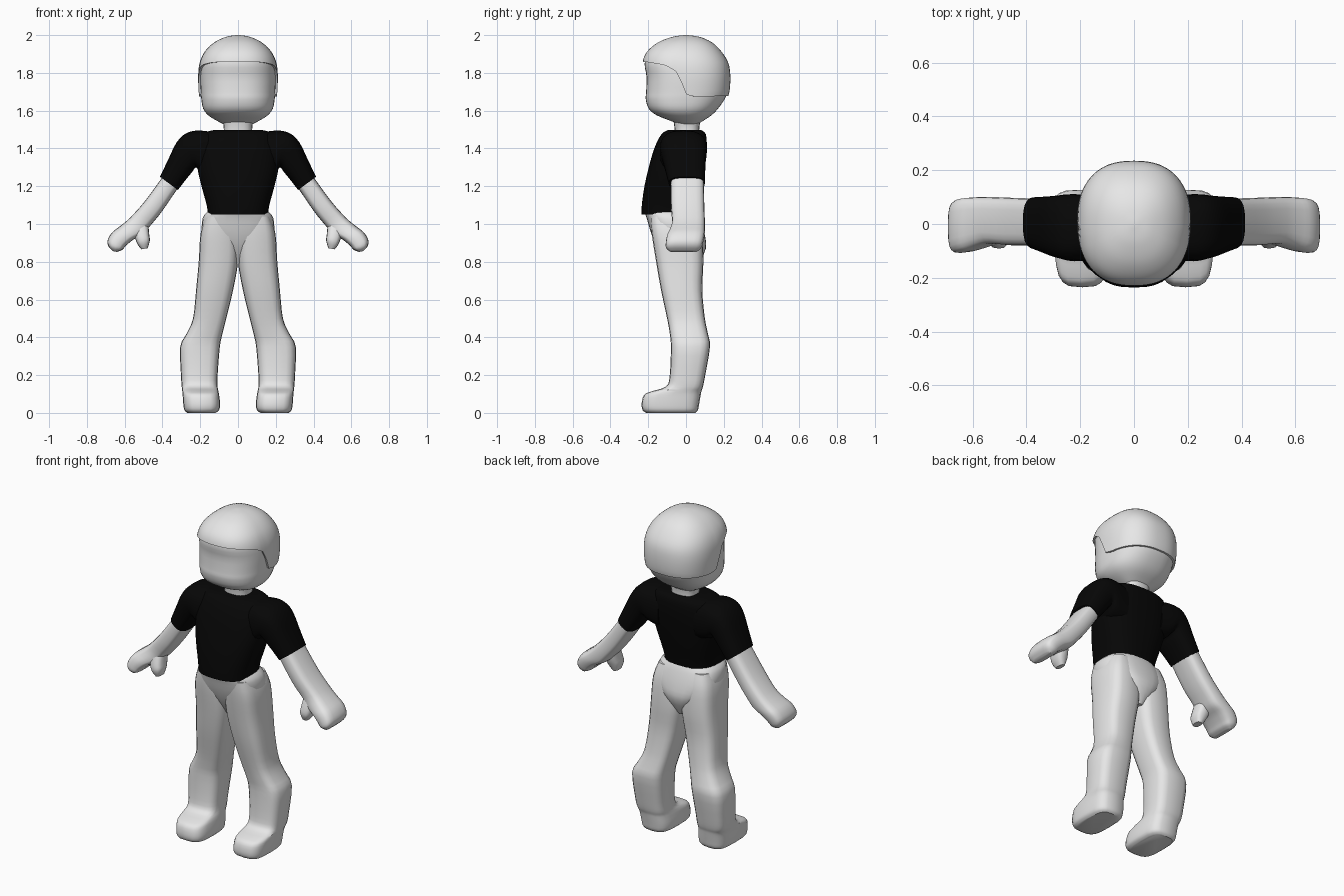
import bpy
import bmesh
import math

default = bpy.data.objects.get("Cube")
if default:
    bpy.data.objects.remove(default, do_unlink=True)


def make_material(name, value):
    mat = bpy.data.materials.new(name)
    mat.use_nodes = True
    colour = (value, value, value, 1.0)
    mat.diffuse_color = colour
    mat.node_tree.nodes["Principled BSDF"].inputs["Base Color"].default_value = colour
    return mat


PALE = make_material("pale grey", 0.8)
BLACK = make_material("shirt black", 0.002)


def sample(rows, s):
    """Smooth (Catmull-Rom) interpolation of table rows at index s."""
    last = len(rows) - 1
    i = min(int(s), last - 1)
    t = s - i
    a, b, c, d = (rows[max(0, min(last, i + k))] for k in (-1, 0, 1, 2))
    return [q + 0.5 * t * (r - p + t * (2 * p - 5 * q + 4 * r - w + t * (3 * (q - r) + w - p)))
            for p, q, r, w in zip(a, b, c, d)]


def lerp_table(table, x):
    """Piecewise linear lookup in a list of pairs."""
    for (x0, y0), (x1, y1) in zip(table, table[1:]):
        if x <= x1:
            return y0 + (y1 - y0) * max(0, x - x0) / (x1 - x0)
    return table[-1][1]


def ring_point(row, angle, power, grow=0.0):
    """Point on a rounded-box ring spanning (xa, za)-(xb, zb) and y0-y1."""
    xa, za, xb, zb, y0, y1 = row
    u = math.copysign(abs(math.cos(angle)) ** (2 / power), math.cos(angle))
    v = math.copysign(abs(math.sin(angle)) ** (2 / power), math.sin(angle))
    half = max(math.hypot(xb - xa, zb - za) / 2, 0.001)
    k = u * max(half + grow, 0.001) / half
    return ((xa + xb) / 2 + k * (xb - xa) / 2,
            (y0 + y1) / 2 + v * max((y1 - y0) / 2 + grow, 0.001),
            (za + zb) / 2 + k * (zb - za) / 2)


def skin(name, rings, material, side=1, crease=35):
    """Join point rings into a closed, smooth-shaded object."""
    bm = bmesh.new()
    loops = [[bm.verts.new((side * x, y, z)) for x, y, z in ring] for ring in rings]
    n = len(loops[0])
    for low, high in zip(loops, loops[1:]):
        for j in range(n):
            k = (j + 1) % n
            bm.faces.new((low[j], low[k], high[k], high[j]))
    bm.faces.new(loops[0])
    bm.faces.new(loops[-1])
    bmesh.ops.recalc_face_normals(bm, faces=bm.faces)
    mesh = bpy.data.meshes.new(name)
    bm.to_mesh(mesh)
    bm.free()
    mesh.materials.append(material)
    for poly in mesh.polygons:
        poly.use_smooth = True
    mesh.set_sharp_from_angle(angle=math.radians(crease))
    obj = bpy.data.objects.new(name, mesh)
    bpy.context.scene.collection.objects.link(obj)
    return obj


def loft(name, rows, material, side=1, sides=20, steps=3, power=2.6, grow=0.0):
    total = (len(rows) - 1) * steps
    rings = []
    for i in range(total + 1):
        row = sample(rows, i / steps)
        rings.append([ring_point(row, math.tau * j / sides, power, grow) for j in range(sides)])
    return skin(name, rings, material, side)


def level(rows):
    """Horizontal rings from (z, x0, x1, y0, y1)."""
    return [(x0, z, x1, z, y0, y1) for z, x0, x1, y0, y1 in rows]


def centred(rows):
    """Horizontal symmetric rings from (z, half width, y0, y1)."""
    return level([(z, -h, h, y0, y1) for z, h, y0, y1 in rows])


# Head, with a thin shell of hair over the same profile
head_rows = centred([
    (1.52, .07, -.03, .06), (1.545, .12, -.09, .10), (1.575, .168, -.165, .145),
    (1.61, .195, -.208, .18), (1.66, .205, -.224, .215), (1.70, .208, -.222, .23),
    (1.78, .211, -.22, .235), (1.85, .204, -.23, .225), (1.91, .178, -.208, .19),
    (1.96, .128, -.15, .14), (1.99, .066, -.075, .075), (2.0, .01, -.01, .01)])
loft("head", head_rows, PALE, sides=40, power=2.4, grow=-0.011)

hairline = [(-.24, 1.86), (-.18, 1.855), (-.1, 1.84), (-.04, 1.8),
            (-.015, 1.72), (.01, 1.685), (.06, 1.675), (.24, 1.68)]
heights = [(row[1], i) for i, row in enumerate(head_rows)]
columns, layers = 64, 20
hair_rings = [[] for _ in range(layers + 2)]
for j in range(columns):
    angle = math.tau * j / columns
    y = ring_point(head_rows[6], angle, 2.4)[1]
    start = lerp_table(heights, lerp_table(hairline, y))
    top = len(head_rows) - 1
    hair_rings[0].append(ring_point(sample(head_rows, start), angle, 2.4, -0.03))
    for i in range(layers + 1):
        row = sample(head_rows, start + (top - start) * i / layers)
        hair_rings[i + 1].append(ring_point(row, angle, 2.4))
skin("hair_shell", hair_rings, PALE)

# Neck
loft("neck", centred([(1.44, .085, -.06, .075), (1.5, .075, -.06, .07),
                      (1.57, .085, -.07, .08)]), PALE)

# Shirt body
loft("shirt_body", centred([
    (1.05, .16, -.236, .06), (1.1, .166, -.234, .066), (1.2, .193, -.22, .085),
    (1.3, .215, -.197, .10), (1.4, .215, -.168, .11), (1.475, .19, -.13, .105),
    (1.497, .13, -.095, .08)]), BLACK, sides=32)

# Hips
loft("hips", centred([
    (1.065, .16, -.222, .06), (1.03, .187, -.208, .075), (.95, .187, -.184, .098),
    (.87, .125, -.15, .105), (.77, .03, -.09, .06)]), PALE, sides=28)

# Limbs, mirrored left and right
leg_rows = level([
    (1.04, .02, .17, -.19, .06), (.95, .0, .198, -.182, .085), (.8, .0, .208, -.158, .092),
    (.65, .026, .222, -.132, .086), (.5, .062, .238, -.1, .1), (.42, .082, .272, -.086, .116),
    (.35, .096, .306, -.08, .127), (.2, .108, .302, -.086, .102), (.14, .108, .298, -.105, .09),
    (.115, .104, .295, -.18, .082), (.095, .1, .293, -.222, .078), (.05, .095, .29, -.235, .07),
    (.015, .1, .284, -.23, .063), (0, .12, .268, -.21, .05)])

sleeve_rows = [
    (.12, 1.485, .12, 1.25, -.125, .1), (.21, 1.495, .195, 1.27, -.138, .11),
    (.275, 1.48, .222, 1.3, -.135, .11), (.325, 1.432, .243, 1.275, -.125, .106),
    (.37, 1.34, .28, 1.23, -.108, .102), (.413, 1.25, .318, 1.18, -.092, .1)]

arm_rows = [
    (.385, 1.27, .305, 1.21, -.08, .094), (.49, 1.125, .4, 1.07, -.08, .097),
    (.57, 1.035, .465, .99, -.074, .1), (.62, .992, .505, .945, -.085, .1),
    (.665, .957, .553, .918, -.1, .098), (.69, .915, .592, .886, -.107, .09),
    (.686, .882, .612, .864, -.105, .08), (.664, .857, .64, .852, -.085, .06)]

thumb_rows = [
    (.56, .99, .475, 1.0, -.07, .03), (.546, .93, .47, .945, -.088, .015),
    (.532, .893, .467, .912, -.09, .0), (.512, .866, .478, .872, -.075, -.015)]

for label, side in (("left", 1), ("right", -1)):
    loft(label + "_leg", leg_rows, PALE, side, power=3.4)
    loft(label + "_sleeve", sleeve_rows, BLACK, side, power=2.8)
    loft(label + "_forearm_and_hand", arm_rows, PALE, side, power=3.4)
    loft(label + "_thumb", thumb_rows, PALE, side, sides=16, power=2.8)
